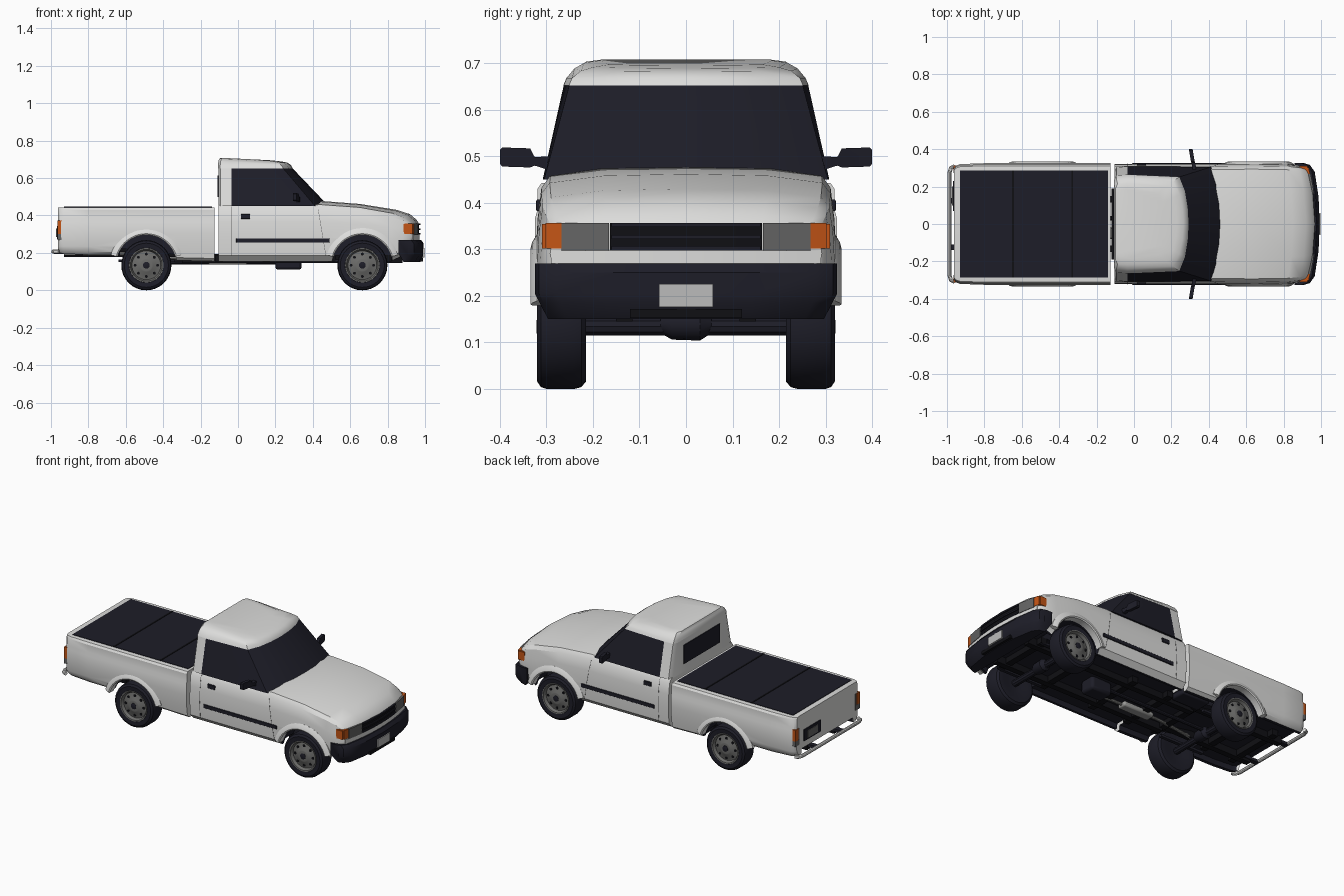
import bpy, bmesh, math
from mathutils import Vector

if "Cube" in bpy.data.objects:
    bpy.data.objects.remove(bpy.data.objects["Cube"])

def mat(name, r, g, b):
    m = bpy.data.materials.new(name)
    m.diffuse_color = (r, g, b, 1)
    m.use_nodes = True
    m.node_tree.nodes["Principled BSDF"].inputs["Base Color"].default_value = m.diffuse_color
    return m

WHITE = mat("body_white", .72, .72, .71)
DARK = mat("dark_trim", .0125, .0125, .021)
BLACK = mat("black", .005, .005, .007)
GREY = mat("lamp_grey", .13, .13, .13)
RIM = mat("rim_grey", .15, .15, .145)
ORANGE = mat("orange_lamp", .55, .09, .008)
PLATE = mat("plate_light", .50, .50, .50)
STEEL = mat("exhaust_steel", .32, .32, .31)

def obj(name, bm, mats, rule=None):
    bmesh.ops.recalc_face_normals(bm, faces=bm.faces)
    bm.normal_update()
    if rule:
        for f in bm.faces:
            f.material_index = rule(f)
    me = bpy.data.meshes.new(name)
    bm.to_mesh(me)
    bm.free()
    for m in mats:
        me.materials.append(m)
    o = bpy.data.objects.new(name, me)
    bpy.context.collection.objects.link(o)
    return o

def loft(name, rings, mats, rule=None):
    bm = bmesh.new()
    vs = [[bm.verts.new(p) for p in r] for r in rings]
    n = len(vs[0])
    for a, b in zip(vs, vs[1:]):
        for i in range(n):
            bm.faces.new((a[i], a[(i + 1) % n], b[(i + 1) % n], b[i]))
    bm.faces.new(vs[0])
    bm.faces.new(vs[-1])
    return obj(name, bm, mats, rule)

def mirrored(half):
    # half section (y, z) from bottom to top, completed on the other side
    return half + [(-y, z) for y, z in reversed(half) if y > 0]

def bow(x, y):
    return x - .4 * y * y * min(1, max(0, (x - .7) / .2))

def box(name, x0, x1, y0, y1, z0, z1, m, bowed=False, n=1, bevel=0):
    rings = []
    for i in range(n + 1):
        y = y0 + (y1 - y0) * i / n
        f = bow if bowed else (lambda x, y: x)
        rings.append([(f(x, y), y, z) for x, z in ((x0, z0), (x1, z0), (x1, z1), (x0, z1))])
    o = loft(name, rings, [m])
    if bevel:
        b = o.modifiers.new("bevel", 'BEVEL')
        b.width, b.segments = bevel, 2
    return o

def pair(name, x0, x1, y0, y1, z0, z1, m, **k):
    box(name + "_left", x0, x1, y0, y1, z0, z1, m, **k)
    box(name + "_right", x0, x1, -y1, -y0, z0, z1, m, **k)

def lathe(name, prof, cx, cz, s, m, n=32):
    # profile of (radius, y) turned about a wheel axis
    return loft(name, [[(cx + r * math.cos(2 * math.pi * i / n), s * y, cz + r * math.sin(2 * math.pi * i / n))
                        for i in range(n)] for r, y in prof], [m])

def tube(name, pts, r, m, n=10):
    rings = []
    for i, p in enumerate(pts):
        t = Vector(pts[min(i + 1, len(pts) - 1)]) - Vector(pts[max(i - 1, 0)])
        q = t.to_track_quat('Z', 'Y')
        rings.append([Vector(p) + q @ Vector((r * math.cos(2 * math.pi * k / n),
                     r * math.sin(2 * math.pi * k / n), 0)) for k in range(n)])
    return loft(name, rings, [m])

def under(f):
    # recessed floor and inner sill faces are dark
    c = f.calc_center_median()
    return 1 if abs(c.y) < .286 and c.z < .26 and abs(f.normal.x) < .7 else 0

# cab lower body, fenders and hood
def cab_half(zb, ze, zc, hw):
    fs = ((0, .035), (.1, .006), (.42, 0), (.7, .004), (.92, .012), (1, .03))
    h = [(0, zb + .03), (hw - .055, zb + .03), (hw - .05, zb)] + [(hw - d, zb + f * (ze - zb)) for f, d in fs]
    return h + [(hw * .55, zc - .2 * (zc - ze)), (0, zc)]

stations = [(-.105, .155, .455, .46, .322), (.38, .155, .455, .465, .322), (.44, .155, .458, .478, .322),
            (.65, .155, .443, .462, .323), (.85, .16, .412, .430, .320), (.92, .19, .389, .407, .313),
            (.955, .22, .364, .377, .303), (.967, .25, .347, .357, .292)]
cab = loft("cab_body", [[(bow(x, y), y, z) for y, z in mirrored(cab_half(*s))] for x, *s in stations],
           [WHITE, DARK], under)

# cargo bed, deeper in front of the rear wheel
def bed_half(zb, s):
    h = [(0, zb + .03), (.27, zb + .03), (.275, zb), (.295, zb), (.313, zb + .015), (.322, .235), (.325, .3),
         (.325, .365), (.319, .385), (.319, .43), (.311, .442), (.295, .444), (0, .444)]
    return [(y * s, z) for y, z in h]

bed = loft("cargo_bed", [[(x, y, z) for y, z in mirrored(bed_half(zb, s))] for x, zb, s in
           ((-.963, .205, .92), (-.953, .20, .96), (-.93, .195, .985), (-.8, .19, 1), (-.5, .19, 1),
            (-.33, .16, 1), (-.125, .155, 1))], [WHITE, DARK], under)

# wheel arch cuts
for body, cx in ((cab, .665), (bed, -.49)):
    for s in (1, -1):
        c = lathe("arch_cutter", [(.163, .19), (.163, .42)], cx, .135, s, DARK, 40)
        c.data.materials.clear()
        c.data.materials.append(WHITE)
        c.data.materials.append(DARK)
        for p in c.data.polygons:
            p.material_index = 1
        c.hide_render = True
        md = body.modifiers.new("arch", 'BOOLEAN')
        md.operation, md.solver, md.object = 'DIFFERENCE', 'EXACT', c
        bpy.context.view_layer.objects.active = body
        bpy.ops.object.modifier_apply(modifier=md.name)
        bpy.data.objects.remove(c)

# wheels and arch flares
for cx, end in ((.665, "front"), (-.49, "rear")):
    for s, side in ((1, "left"), (-1, "right")):
        tag = f"{end}_{side}"
        lathe("tyre_" + tag, [(.05, .225), (.085, .215), (.118, .215), (.13, .225), (.134, .24), (.134, .30),
              (.13, .312), (.118, .32), (.093, .318), (.088, .305), (.05, .295)], cx, .134, s, DARK)
        lathe("rim_" + tag, [(.07, .29), (.094, .31), (.092, .32), (.085, .319), (.077, .302), (.05, .308),
              (.036, .316), (.03, .317)], cx, .134, s, RIM)
        lathe("hub_" + tag, [(.018, .30), (.018, .319), (.014, .321)], cx, .134, s, DARK, 16)
        for k in range(8):
            a = 2 * math.pi * k / 8
            lathe("rim_hole_" + tag, [(.008, .29), (.008, .3085)], cx + .06 * math.cos(a),
                  .134 + .06 * math.sin(a), s, BLACK, 8)
        rings = []
        for k in range(21):
            a = math.radians(16 + 148 * k / 20)
            rings.append([(cx + r * math.cos(a), s * y, .135 + r * math.sin(a)) for r, y in
                          ((.161, .29), (.161, .330), (.168, .334), (.18, .331), (.198, .320), (.198, .29))])
        loft("arch_flare_" + tag, rings, [WHITE])

# glass house and roof
def outline(z, xr, xc, xs, hw, hwf, slope=0):
    d = xc - xs
    h = [(xr, hw - .03), (xr + .012, hw - .004), (-.035, hw), (xs, hwf), (xs + .6 * d, hwf * .7), (xs + .9 * d, hwf * .35)]
    pts = h + [(xc, 0)] + [(x, -y) for x, y in reversed(h)]
    return [(x, y, z - slope * max(0, x + .1)) for x, y in pts]

loft("window_band", [outline(.45, -.105, .485, .412, .308, .305), outline(.656, -.105, .288, .238, .262, .25)],
     [DARK, WHITE], lambda f: 1 if f.calc_center_median().x < -.036 else 0)
loft("roof", [outline(.652, -.107, .292, .242, .264, .252), outline(.668, -.107, .285, .232, .257, .245),
              outline(.69, -.105, .265, .21, .24, .226, .02), outline(.704, -.10, .23, .18, .218, .2, .045),
              outline(.709, -.09, .17, .13, .185, .165, .05)], [WHITE])
box("rear_window", -.110, -.104, -.175, .175, .50, .615, DARK)

# bed cover
box("bed_cover", -.93, -.14, -.285, .285, .43, .447, DARK)
for x in (-.647, -.33):
    box("cover_seam", x - .005, x + .005, -.285, .285, .44, .449, BLACK)

# front end
box("front_panel", .92, .970, -.29, .29, .25, .298, WHITE, bowed=True, n=12)
box("grille_recess", .93, .969, -.163, .163, .296, .357, BLACK, bowed=True, n=8)
for z in (.298, .322, .348):
    box("grille_slat", .94, .975, -.16, .16, z, z + .009, DARK, bowed=True, n=8)
pair("headlight", .92, .973, .165, .268, .296, .357, GREY, bowed=True, n=4)
pair("front_indicator", .922, .970, .268, .302, .302, .357, ORANGE, bowed=True, n=3)
pair("indicator_side", .885, .928, .28, .309, .302, .355, ORANGE)
rings = []
for y, xf in ((-.325, .91), (-.316, .94), (-.28, .966), (-.15, .986), (0, .993), (.15, .986), (.28, .966), (.316, .94), (.325, .91)):
    rings.append([(x, y * (1 - 1.6 * max(0, .205 - z)), z) for x, z in ((.857, .20), (.885, .152), (xf - .02, .15),
                  (xf, .185), (xf, .205), (xf, .25), (xf - .015, .27), (.857, .27))])
loft("front_bumper", rings, [DARK])
box("front_plate", .985, .997, -.058, .058, .176, .226, PLATE)
box("bumper_slot", .96, .988, -.12, .12, .153, .172, BLACK)

# doors: seams, handles, mouldings
for s, side in ((1, "left"), (-1, "right")):
    for xt, xb, nm in ((-.036, -.036, "rear"), (.425, .475, "front")):
        strip = []
        for f, d in ((.1, .006), (.42, 0), (.7, .004), (.92, .012), (.98, .026)):
            z, x = .155 + .3 * f, xb + (xt - xb) * f
            strip.append([(x + dx, s * (.322 - d + dy), z) for dx, dy in
                          ((-.001, -.003), (.001, -.003), (.001, .001), (-.001, .001))])
        loft(f"door_seam_{nm}_{side}", strip, [GREY])
pair("door_handle", .015, .065, .31, .322, .382, .407, DARK, bevel=.003)
pair("door_moulding", -.01, .49, .316, .326, .255, .278, DARK, bevel=.003)

# mirrors
for s, side in ((1, "left"), (-1, "right")):
    loft("mirror_" + side, [[(x + dx, s * y, z) for dx, z in ((-.01, z0), (.01, z0), (.01, z1), (-.01, z1))]
         for y, x, z0, z1 in ((.27, .325, .468, .50), (.30, .322, .472, .50), (.325, .318, .48, .498),
                              (.335, .314, .476, .517), (.395, .304, .478, .519), (.40, .303, .484, .514))], [DARK])

# rear end
pair("tail_light", -.966, -.938, .285, .314, .302, .372, ORANGE)
pair("reverse_light", -.966, -.938, .272, .314, .27, .302, GREY)
pair("lamp_inner", -.965, -.95, .272, .285, .302, .372, GREY)
box("rear_plate_panel", -.969, -.96, .07, .23, .275, .345, DARK)
box("rear_plate", -.972, -.965, .10, .20, .285, .33, GREY)
tube("rear_bumper_bar", [(-.958, -.31, .207), (-.978, -.30, .207), (-.987, -.275, .207), (-.987, .275, .207),
     (-.978, .30, .207), (-.958, .31, .207)], .011, WHITE)
pair("rear_bumper_bracket", -.985, -.88, .11, .14, .195, .212, DARK)

# underbody
pair("chassis_rail_front", -.3, .88, .115, .15, .145, .195, BLACK)
pair("chassis_rail_rear", -.93, -.28, .115, .15, .178, .225, BLACK)
for x, z in ((-.85, .185), (-.65, .185), (-.3, .16), (-.1, .15), (.15, .15), (.5, .15), (.8, .155)):
    box("cross_member", x - .02, x + .02, -.19, .19, z, z + .04, BLACK)
for x, nm in ((.665, "front"), (-.49, "rear")):
    tube(nm + "_axle", [(x, -.24, .134), (x, .24, .134)], .02, DARK)
    lathe(nm + "_differential", [(.02, -.055), (.034, -.03), (.036, .03), (.02, .055)], x, .14, 1, DARK, 16)
    pair(nm + "_spring", x - .15, x + .15, .17, .19, .15, .165, DARK)
box("gearbox", .2, .34, -.05, .05, .11, .19, DARK, bevel=.015)
tube("drive_shaft", [(-.46, .03, .15), (.25, .03, .15)], .012, DARK)
box("fuel_tank", -.32, -.13, .16, .265, .155, .21, DARK, bevel=.01)
box("muffler", -.16, .05, -.08, -.02, .138, .168, STEEL, bevel=.01)
tube("exhaust_pipe", [(.2, -.05, .155), (-.2, -.05, .155), (-.32, -.08, .17), (-.6, -.15, .195), (-.93, -.16, .195)], .009, STEEL)

# smooth shading with crisp edges
bpy.ops.object.select_all(action='SELECT')
bpy.context.view_layer.objects.active = cab
bpy.ops.object.shade_smooth_by_angle(angle=math.radians(32))
